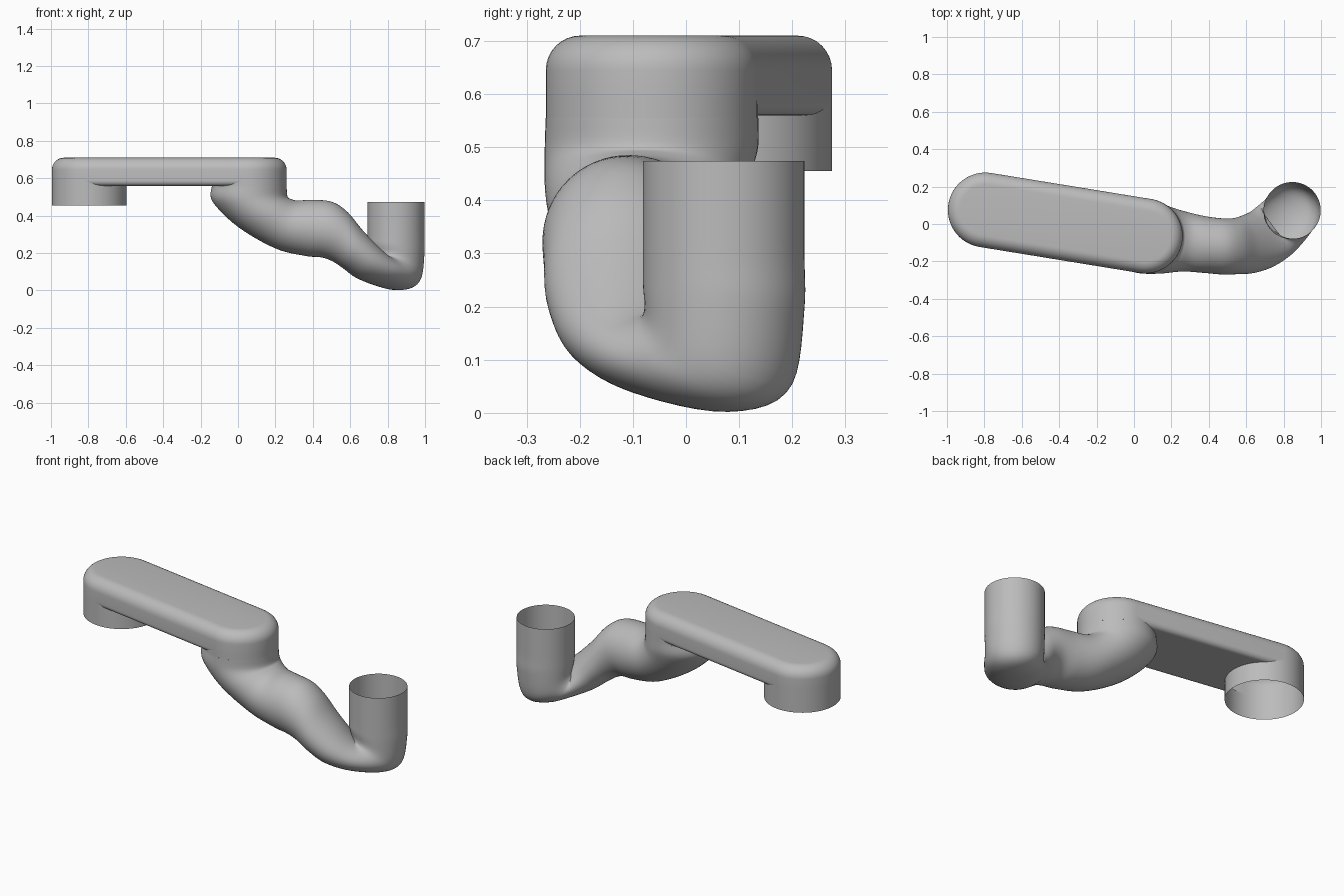
import bpy, bmesh
from math import sin, cos, pi, radians, sqrt, atan2
from mathutils import Vector

cube = bpy.data.objects.get("Cube")
if cube:
    bpy.data.objects.remove(cube)

mat = bpy.data.materials.new("plain grey")
mat.use_nodes = True
GREY = (0.5, 0.5, 0.5, 1)
mat.diffuse_color = GREY
mat.node_tree.nodes["Principled BSDF"].inputs["Base Color"].default_value = GREY

SEG = 64
R = 0.2                               # radius of the bar ends
A = Vector((-0.795, 0.075, 0))        # collar end of the bar
B = Vector((0.06, -0.064, 0))         # elbow end of the bar
AX = (B - A).normalized()
SIDE = Vector((-AX.y, AX.x, 0))
UP = Vector((0, 0, 1))


def finish(name, bm):
    bmesh.ops.remove_doubles(bm, verts=bm.verts, dist=1e-5)
    bmesh.ops.recalc_face_normals(bm, faces=bm.faces)
    mesh = bpy.data.meshes.new(name)
    bm.to_mesh(mesh)
    bm.free()
    mesh.materials.append(mat)
    obj = bpy.data.objects.new(name, mesh)
    bpy.context.collection.objects.link(obj)
    bpy.ops.object.select_all(action='DESELECT')
    bpy.context.view_layer.objects.active = obj
    obj.select_set(True)
    bpy.ops.object.shade_smooth_by_angle(angle=radians(40))
    return obj


def skin(bm, rows, closed=True):
    rows = [[bm.verts.new(p) for p in row] for row in rows]
    for a, b in zip(rows, rows[1:]):
        n = len(a)
        for i in range(n if closed else n - 1):
            j = (i + 1) % n
            bm.faces.new((a[i], a[j], b[j], b[i]))
    return rows


def arc(c, r, z, start, end, n=SEG // 2):
    # arc around c, angles measured from the bar axis
    pts = []
    for i in range(n + 1):
        t = start + (end - start) * i / n
        pts.append(c + AX * r * cos(t) + SIDE * r * sin(t) + UP * z)
    return pts


def stadium(r, z):
    return arc(B, r, z, -pi / 2, pi / 2) + arc(A, r, z, pi / 2, 3 * pi / 2)


# Bar: rounded top, straight walls, softened underside between the collars
bm = bmesh.new()
BEV, LOW, Z_TOP, Z_LOW = 0.065, 0.03, 0.71, 0.59
rows = [stadium(R, Z_LOW)]
for i in range(9):
    t = i / 8 * pi / 2
    rows.append(stadium(R - BEV + BEV * cos(t), Z_TOP - BEV + BEV * sin(t)))
bm.faces.new(skin(bm, rows)[-1])
for s in (1, -1):
    strip = []
    for i in range(7):
        t = i / 6 * pi / 2
        off = R - LOW + LOW * cos(t)
        along = sqrt(max(R * R - off * off, 0))
        base = SIDE * off * s + UP * (Z_LOW - LOW * sin(t))
        strip.append([A + AX * along + base, B - AX * along + base])
    skin(bm, strip, closed=False)
half = atan2(R - LOW, sqrt(R * R - (R - LOW) ** 2))
under = arc(A, R, Z_LOW - LOW, half, -half) + arc(B, R, Z_LOW - LOW, pi + half, pi - half)
bm.faces.new([bm.verts.new(p) for p in under])
finish("upper_bar", bm)

# Short sleeves under both bar ends
for name, c, z in (("open_collar", A, 0.455), ("elbow_collar", B, 0.555)):
    bm = bmesh.new()
    skin(bm, [arc(c, R, h, 0, 2 * pi, SEG)[:-1] for h in (z, Z_LOW)])
    finish(name, bm)

# Bent pipe: each section has a centre, a front half-axis and an upper half-axis
SECTIONS = [
    ((.06, -.064, .555), (0, -.2, 0), (.2, 0, 0)),
    ((.064, -.066, .49), (0, -.2, 0), (.2, 0, .015)),
    ((.14, -.08, .415), (0, -.185, 0), (.14, 0, .075)),
    ((.26, -.092, .353), (0, -.162, 0), (.06, 0, .128)),
    ((.38, -.11, .335), (0, -.152, 0), (.02, 0, .15)),
    ((.475, -.12, .325), (0, -.15, 0), (.03, 0, .148)),
    ((.545, -.118, .288), (.01, -.15, 0), (.04, 0, .132)),
    ((.61, -.108, .225), (.03, -.154, 0), (.045, .01, .107)),
    ((.68, -.083, .16), (.06, -.147, 0), (.04, .02, .092)),
    ((.75, -.035, .115), (.09, -.13, 0), (.005, .005, .087)),
    ((.807, .022, .1), (.11, -.105, 0), (-.053, -.058, .098)),
    ((.838, .062, .128), (.113, -.098, 0), (-.087, -.101, .088)),
    ((.845, .071, .22), (.117, -.097, 0), (-.097, -.117, .03)),
    ((.845, .071, .3), (.117, -.097, 0), (-.097, -.117, 0)),
    ((.845, .071, .474), (.117, -.097, 0), (-.097, -.117, 0)),
]
sec = [[Vector(v) for v in s] for s in SECTIONS]


def blend(p0, p1, p2, p3, t):
    return 0.5 * (2 * p1 + (p2 - p0) * t + (2 * p0 - 5 * p1 + 4 * p2 - p3) * t * t
                  + (3 * p1 - p0 - 3 * p2 + p3) * t ** 3)


STEPS = 6
rings = []
for k in range(len(sec) - 1):
    near = [sec[min(max(k + d, 0), len(sec) - 1)] for d in (-1, 0, 1, 2)]
    for i in range(STEPS + (k == len(sec) - 2)):
        c, u, v = (blend(*[s[q] for s in near], i / STEPS) for q in range(3))
        rings.append([c + u * cos(2 * pi * j / SEG) + v * sin(2 * pi * j / SEG)
                      for j in range(SEG)])
bm = bmesh.new()
skin(bm, rings)
finish("bent_pipe", bm)
